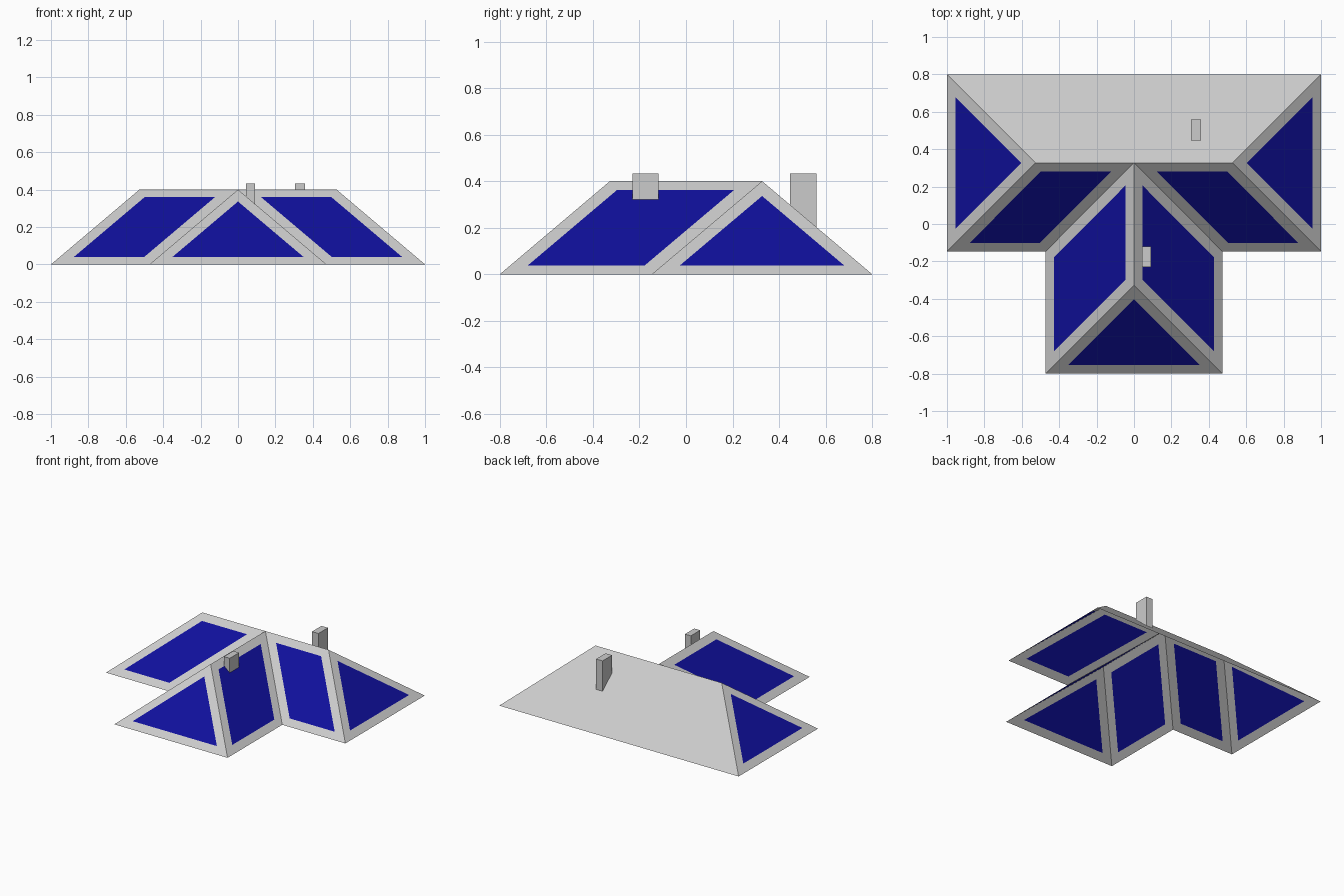
import bpy, bmesh

if "Cube" in bpy.data.objects:
    bpy.data.objects.remove(bpy.data.objects["Cube"])

H = 0.40           # ridge height
W = 0.473          # half width of each roof wing
R = 0.327          # y of main ridge (wing hip apex is at -R)
E = -0.147         # front eave of the main roof
INSET = 0.06       # border around each panel

blue = bpy.data.materials.new("panel_blue")
blue.diffuse_color = (0.005, 0.005, 0.33, 1.0)
blue.use_nodes = True
blue.node_tree.nodes["Principled BSDF"].inputs["Base Color"].default_value = blue.diffuse_color


def make_object(name, polys, mat=None):
    """Build an object from polygons given as point lists."""
    bm = bmesh.new()
    for poly in polys:
        bm.faces.new([bm.verts.new(p) for p in poly])
    bmesh.ops.remove_doubles(bm, verts=bm.verts, dist=1e-5)
    me = bpy.data.meshes.new(name)
    bm.to_mesh(me)
    bm.free()
    ob = bpy.data.objects.new(name, me)
    bpy.context.collection.objects.link(ob)
    if mat:
        me.materials.append(mat)
    return ob


def mirror(poly):
    return [(-x, y, z) for x, y, z in reversed(poly)]


# Roof planes, right half mirrored to the left; open underneath
peak, hip, tip = (0, R, H), (1 - W, R, H), (0, -R, H)
front_c, inner_c, wing_c = (1, E, 0), (W, E, 0), (W, -0.8, 0)
half = [
    [front_c, (1, 0.8, 0), hip],           # hip end
    [inner_c, front_c, hip, peak],         # main front slope
    [wing_c, inner_c, peak, tip],          # wing side slope
]
paneled = half + [mirror(p) for p in half]
paneled.append([mirror([wing_c])[0], wing_c, tip])   # wing front hip
back = [(1, 0.8, 0), (-1, 0.8, 0), mirror([hip])[0], peak, hip]

# Inset every slope but the back one: borders stay grey, centres become panels
bm = bmesh.new()
for poly in paneled:
    bm.faces.new([bm.verts.new(p) for p in poly])
bm.normal_update()
centres = list(bm.faces)
rim = bmesh.ops.inset_individual(bm, faces=centres, thickness=INSET,
                                 use_even_offset=True)["faces"]
panels = [[v.co.copy() for v in f.verts] for f in centres]
borders = [[v.co.copy() for v in f.verts] for f in rim]
bm.free()

make_object("roof_frame", borders + [back])
make_object("solar_panels", panels, blue)


# Chimneys: boxes whose open foot follows the roof slope
def chimney(name, x0, x1, y0, y1, top, slope):
    ring = [(x0, y0), (x1, y0), (x1, y1), (x0, y1)]
    polys = [[(x, y, top) for x, y in ring]]
    for a, b in zip(ring, ring[1:] + ring[:1]):
        polys.append([(*a, slope(*a)), (*b, slope(*b)), (*b, top), (*a, top)])
    make_object(name, polys)


chimney("wing_chimney", 0.043, 0.092, -0.230, -0.119, 0.432,
        lambda x, y: H - x * H / W)
chimney("back_chimney", 0.305, 0.359, 0.447, 0.560, 0.432,
        lambda x, y: H - (y - R) * H / W)
